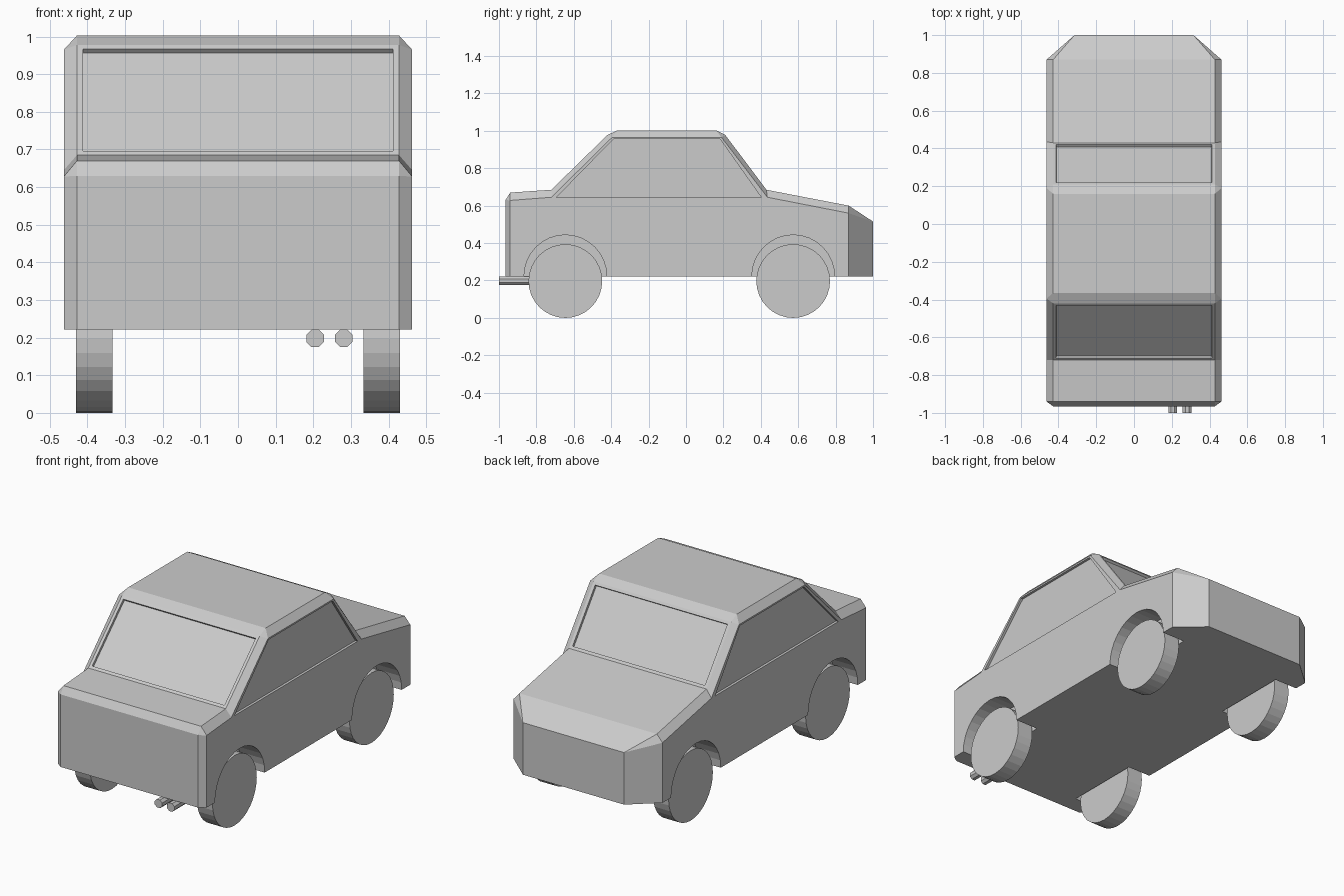
import bpy, bmesh, math
from mathutils import Matrix

if "Cube" in bpy.data.objects:
    bpy.data.objects.remove(bpy.data.objects["Cube"])

WHEEL_Y = (-0.645, 0.573)


def make_object(name, bm):
    bmesh.ops.recalc_face_normals(bm, faces=bm.faces[:])
    mesh = bpy.data.meshes.new(name)
    bm.to_mesh(mesh)
    bm.free()
    ob = bpy.data.objects.new(name, mesh)
    bpy.context.collection.objects.link(ob)
    return ob


def cylinder(bm, axis, radius, length, centre, sides, turn=0.0):
    rot = Matrix.Rotation(math.pi / 2, 4, 'Y' if axis == 'X' else 'X')
    bmesh.ops.create_cone(bm, cap_ends=True, segments=sides, radius1=radius, radius2=radius,
                          depth=length,
                          matrix=Matrix.Translation(centre) @ rot @ Matrix.Rotation(turn, 4, 'Z'))


def prism(bm, profile, x0, x1):
    a = [bm.verts.new((x0, y, z)) for y, z in profile]
    b = [bm.verts.new((x1, y, z)) for y, z in profile]
    bm.faces.new(a)
    bm.faces.new(b[::-1])
    for i in range(len(a)):
        j = (i + 1) % len(a)
        bm.faces.new((a[i], b[i], b[j], a[j]))


# Body: centre profile and a slightly smaller side profile, joined by a chamfer
top = [(-.965, .222), (-.965, .63), (-.94, .67), (-.72, .685), (-.42, .978), (-.365, 1.003),
       (.16, 1.003), (.21, .978), (.43, .685), (.87, .60), (1.0, .515), (1.0, .222)]
side = [(-.94, .222), (-.94, .628), (-.72, .645), (-.395, .965),
        (.19, .965), (.435, .645), (.87, .56), (.87, .222)]
link = [0, 1, 1, 2, 3, 3, 4, 4, 5, 6, 6, 7]

bm = bmesh.new()
T, S = {}, {}
for s in (-1, 1):
    T[s] = [bm.verts.new((s * (.315 if y > .9 else .428), y, z)) for y, z in top]
    S[s] = [bm.verts.new((s * .463, y, z)) for y, z in side]
    bm.faces.new(S[s])
    for i in range(len(top) - 1):
        a, b = S[s][link[i]], S[s][link[i + 1]]
        bm.faces.new([T[s][i], T[s][i + 1], b] + ([a] if a != b else []))
strips = [bm.faces.new((T[-1][i], T[-1][i + 1], T[1][i + 1], T[1][i]))
          for i in range(len(top) - 1)]
bm.faces.new([T[1][0], S[1][0], S[1][-1], T[1][-1], T[-1][-1], S[-1][-1], S[-1][0], T[-1][0]])
bmesh.ops.recalc_face_normals(bm, faces=bm.faces[:])

# Recessed end windows
for f in (strips[3], strips[7]):
    bmesh.ops.inset_region(bm, faces=[f], thickness=.023, depth=0)
    bmesh.ops.inset_region(bm, faces=[f], thickness=0.0005, depth=-.014)
body = make_object("car_body", bm)

# Cutters for side windows and wheel arches
window = [(-.692, .645), (-.388, .956), (.182, .956), (.402, .645)]
bm = bmesh.new()
for s in (-1, 1):
    prism(bm, window, s * .449, s * .6)
    for y in WHEEL_Y:
        cylinder(bm, 'X', .221, .3, (s * .47, y, .2225), 32)
cutter = make_object("cutter", bm)
cutter.hide_render = True
mod = body.modifiers.new("cut", 'BOOLEAN')
mod.operation = 'DIFFERENCE'
mod.solver = 'EXACT'
mod.object = cutter
bpy.context.view_layer.objects.active = body
bpy.ops.object.modifier_apply(modifier=mod.name)
bpy.data.objects.remove(cutter)

# Wheels
for s, side_name in ((-1, "left"), (1, "right")):
    for y, end in zip(WHEEL_Y, ("front", "back")):
        bm = bmesh.new()
        cylinder(bm, 'X', .197, .097, (s * .382, y, .197), 32)
        make_object(f"{end}_{side_name}_wheel", bm)

# Twin exhaust pipes
for i, x in enumerate((.205, .281)):
    bm = bmesh.new()
    cylinder(bm, 'Y', .025, .2, (x, -.9, .198), 8, math.pi / 8)
    make_object(f"exhaust_pipe_{i + 1}", bm)
